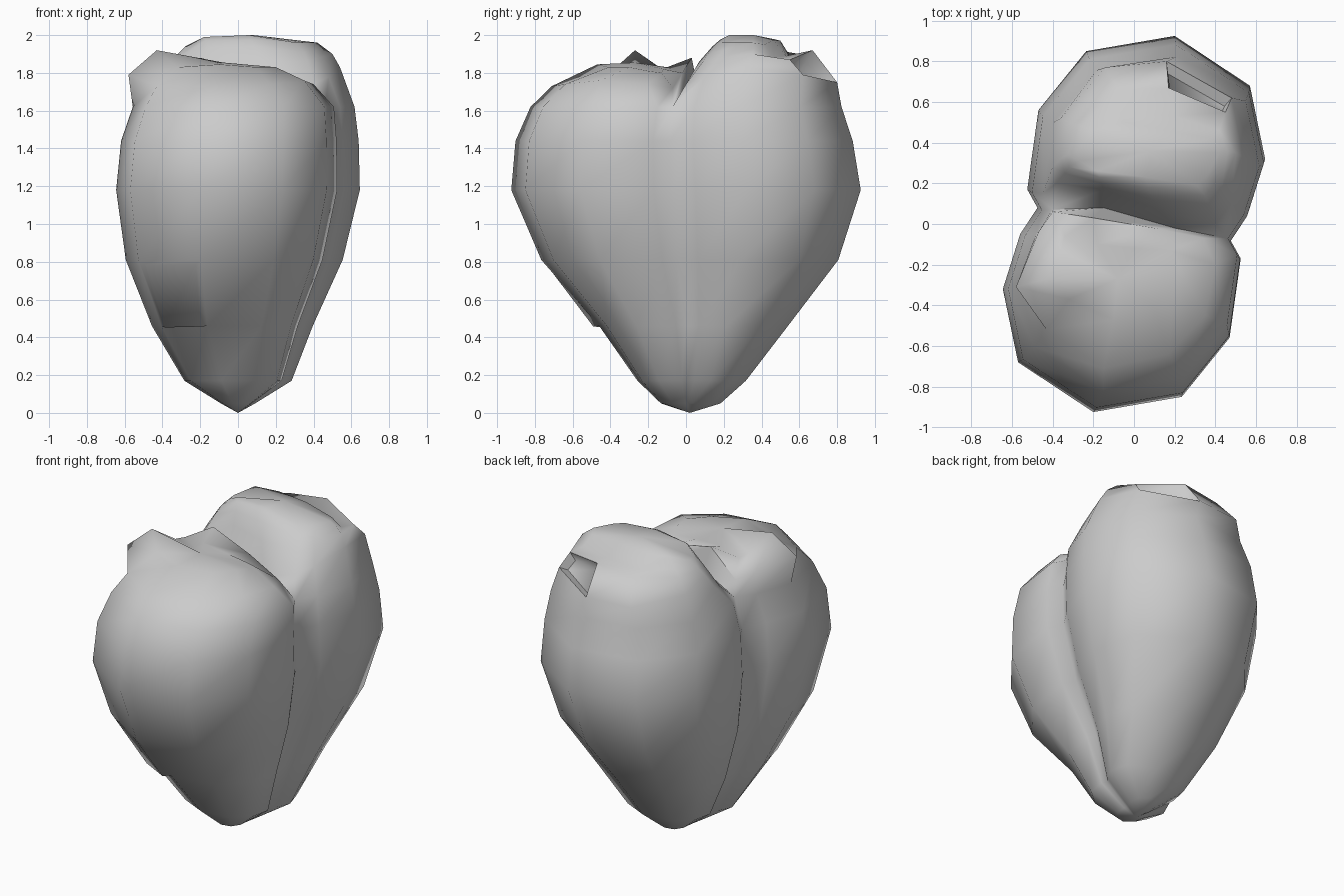
import bpy, bmesh, math
from mathutils import Vector

cube = bpy.data.objects.get("Cube")
if cube:
    bpy.data.objects.remove(cube, do_unlink=True)

grey = bpy.data.materials.new("plain grey")
grey.use_nodes = True
colour = (0.6, 0.6, 0.6, 1)
grey.diffuse_color = colour
grey.node_tree.nodes["Principled BSDF"].inputs["Base Color"].default_value = colour

bm = bmesh.new()


def ring(points):
    return [bm.verts.new(p) for p in points]


def bridge(a, b):
    n = len(a)
    return [bm.faces.new((a[i], a[(i + 1) % n], b[(i + 1) % n], b[i])) for i in range(n)]


def fan(loop, tip):
    v = bm.verts.new(tip)
    n = len(loop)
    for i in range(n):
        bm.faces.new((loop[i], loop[(i + 1) % n], v))


# Half outline at the widest level: crease, then seven points round one lobe
half = [(-0.475, 0.08), (-0.56, -0.05), (-0.645, -0.32), (-0.57, -0.68),
        (-0.2, -0.925), (0.235, -0.85), (0.47, -0.56), (0.525, -0.17)]
outline = half + [(-x, -y) for x, y in half]

# Body levels: height, x scale, y scale, x shift, y shift
levels = [(0.05, 0.14, 0.17, 0, 0.025), (0.17, 0.44, 0.31, 0, 0.03), (0.46, 0.66, 0.54, -0.03, 0.04),
          (0.81, 0.89, 0.85, -0.02, 0.02), (1.18, 1.0, 1.0, 0, 0), (1.44, 0.975, 0.965, 0.01, -0.01),
          (1.62, 0.91, 0.89, 0.03, 0)]
rings = [ring([(x * sx + dx, y * sy + dy, z) for x, y in outline]) for z, sx, sy, dx, dy in levels]
body = [bridge(a, b) for a, b in zip(rings, rings[1:])]
fan(rings[0], (0, 0.02, 0))

# Valley between the lobes
top = rings[-1]
valley = ring([(0.2, -0.02, 1.68), (-0.15, 0.08, 1.64)])
front_loop = top[0:9] + valley
back_loop = top[8:16] + [top[0]] + valley[::-1]

# Front lobe, from the -x crease round the front to the +x crease, then along the valley
front_mid = ring([(-0.40, 0.06, 1.73), (-0.47, -0.04, 1.76), (-0.58, -0.31, 1.79), (-0.43, -0.52, 1.73),
                  (-0.15, -0.71, 1.73), (0.17, -0.64, 1.74), (0.35, -0.45, 1.76), (0.40, -0.2, 1.74),
                  (0.34, -0.07, 1.72), (0.1, -0.02, 1.8), (-0.2, 0.03, 1.88)])
front_top = ring([(-0.34, -0.06, 1.81), (-0.36, -0.13, 1.82), (-0.43, -0.27, 1.92), (-0.32, -0.37, 1.83),
                  (-0.1, -0.47, 1.845), (0.1, -0.41, 1.83), (0.2, -0.3, 1.83), (0.22, -0.2, 1.81),
                  (0.18, -0.13, 1.8), (0.0, -0.12, 1.82), (-0.18, -0.1, 1.83)])
bridge(front_loop, front_mid)
bridge(front_mid, front_top)
fan(front_top, (-0.08, -0.27, 1.855))

# Back lobe, from the +x crease round the back to the -x crease: shoulder, rim, gutter, crown
back_mid = ring([(0.40, 0.0, 1.74), (0.48, 0.1, 1.78), (0.54, 0.33, 1.83), (0.48, 0.62, 1.79),
                 (0.16, 0.8, 1.75), (-0.14, 0.77, 1.75), (-0.36, 0.52, 1.8), (-0.4, 0.28, 1.77),
                 (-0.38, 0.2, 1.74), (-0.15, 0.17, 1.85), (0.12, 0.07, 1.86)])
back_rim = ring([(0.37, 0.09, 1.86), (0.43, 0.17, 1.88), (0.5, 0.35, 1.9), (0.45, 0.55, 1.87),
                 (0.17, 0.67, 1.92), (-0.08, 0.66, 1.89), (-0.3, 0.49, 1.88), (-0.36, 0.32, 1.85),
                 (-0.34, 0.25, 1.84), (-0.16, 0.2, 1.93), (0.09, 0.14, 1.94)])
back_gutter = ring([(0.35, 0.14, 1.91), (0.4, 0.2, 1.92), (0.46, 0.36, 1.93), (0.42, 0.46, 1.88),
                    (0.2, 0.53, 1.89), (-0.07, 0.55, 1.89), (-0.26, 0.48, 1.92), (-0.33, 0.34, 1.89),
                    (-0.32, 0.28, 1.88), (-0.17, 0.23, 1.97), (0.07, 0.18, 1.975)])
back_top = ring([(0.31, 0.19, 1.96), (0.36, 0.24, 1.96), (0.42, 0.35, 1.96), (0.38, 0.42, 1.95),
                 (0.17, 0.46, 1.975), (-0.05, 0.5, 1.97), (-0.2, 0.46, 1.98), (-0.28, 0.36, 1.94),
                 (-0.27, 0.31, 1.94), (-0.18, 0.26, 1.99), (0.06, 0.23, 2.0)])
bridge(back_loop, back_mid)
shoulder = bridge(back_mid, back_rim)
bridge(back_rim, back_gutter)
bridge(back_gutter, back_top)
fan(back_top, (0.08, 0.36, 2.0))


def inset(face, thickness, offset):
    bmesh.ops.inset_individual(bm, faces=[face], thickness=thickness)
    for v in face.verts:
        v.co += Vector(offset)


bmesh.ops.recalc_face_normals(bm, faces=bm.faces)

# Small stub low on the front, shallow dent on the back shoulder
stub = body[2][3]
inset(stub, 0.05, (0, -0.01, 0))
for v in sorted(stub.verts, key=lambda v: v.co.z)[:2]:
    v.co += Vector((0, -0.015, -0.035))
inset(shoulder[3], 0.03, (-0.01, -0.04, -0.04))

mesh = bpy.data.meshes.new("heart_body")
bm.to_mesh(mesh)
bm.free()
mesh.materials.append(grey)
heart = bpy.data.objects.new("heart_body", mesh)
bpy.context.collection.objects.link(heart)

bpy.ops.object.select_all(action='DESELECT')
heart.select_set(True)
bpy.context.view_layer.objects.active = heart
bpy.ops.object.shade_smooth_by_angle(angle=math.radians(75))
